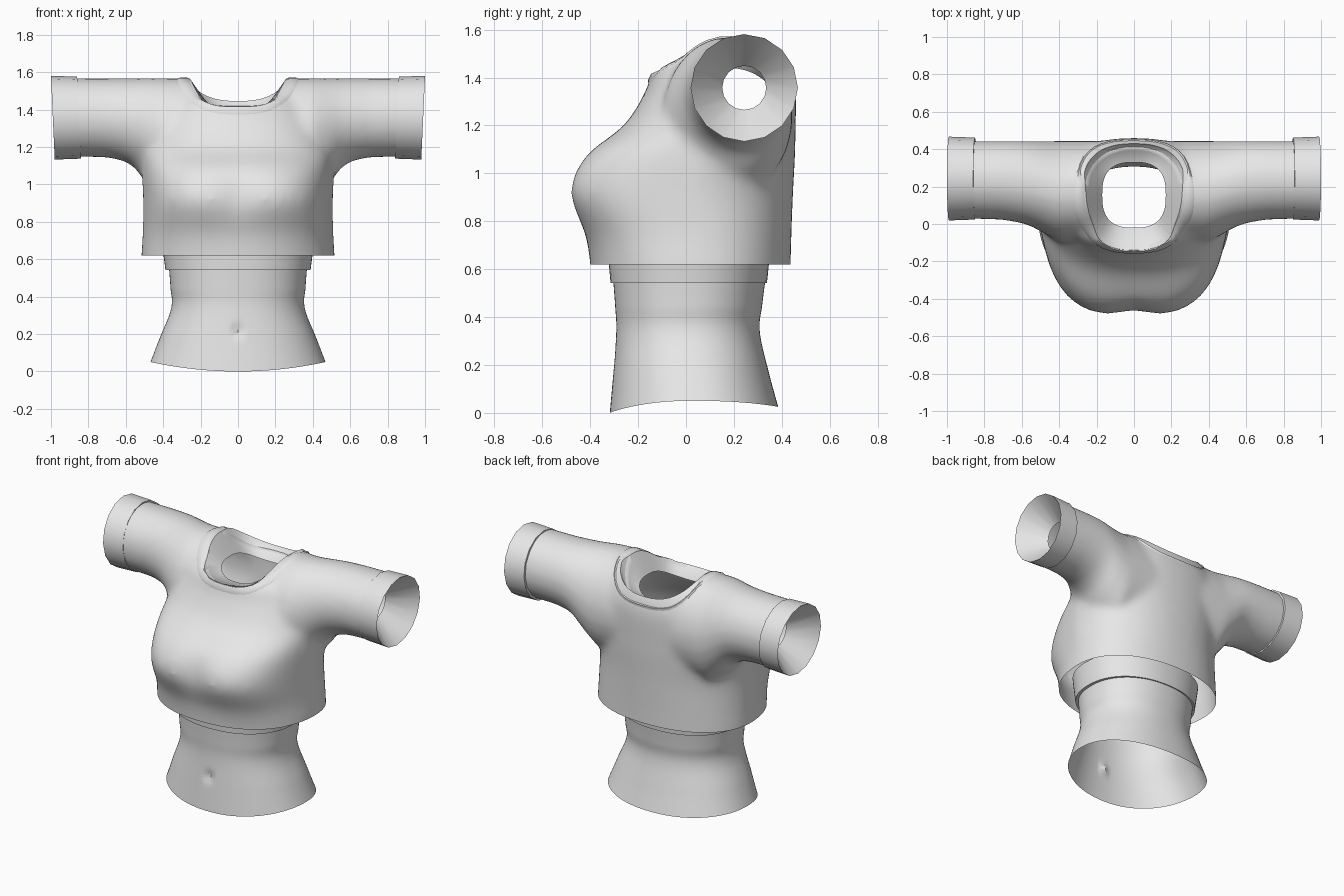
import bpy, bmesh, math
from mathutils import Vector
from mathutils.bvhtree import BVHTree

cube = bpy.data.objects.get("Cube")
if cube:
    bpy.data.objects.remove(cube, do_unlink=True)

grey = bpy.data.materials.new("plain_grey")
grey.use_nodes = True
grey.diffuse_color = (0.8, 0.8, 0.8, 1)
for node in grey.node_tree.nodes:
    if node.type == 'BSDF_PRINCIPLED':
        node.inputs["Base Color"].default_value = (0.8, 0.8, 0.8, 1)


def make_object(name, bm):
    mesh = bpy.data.meshes.new(name)
    bm.to_mesh(mesh)
    bm.free()
    obj = bpy.data.objects.new(name, mesh)
    bpy.context.scene.collection.objects.link(obj)
    mesh.materials.append(grey)
    return obj


def bake(obj):
    """Replace the mesh by its result with modifiers."""
    bpy.context.view_layer.update()
    graph = bpy.context.evaluated_depsgraph_get()
    mesh = bpy.data.meshes.new_from_object(obj.evaluated_get(graph))
    obj.modifiers.clear()
    obj.data = mesh


def smooth(obj, angle=40):
    bpy.ops.object.select_all(action='DESELECT')
    obj.select_set(True)
    bpy.context.view_layer.objects.active = obj
    bpy.ops.object.shade_smooth_by_angle(angle=math.radians(angle))


def loft(bm, rings, capped=False):
    """Skin closed rings of points, optionally closing the ends with fans."""
    loops = [[bm.verts.new(p) for p in ring] for ring in rings]
    n = len(loops[0])
    for low, high in zip(loops, loops[1:]):
        for i in range(n):
            j = (i + 1) % n
            bm.faces.new((low[i], low[j], high[j], high[i]))
    if capped:
        caps = [bm.faces.new(loops[0][::-1]), bm.faces.new(loops[-1])]
        bmesh.ops.poke(bm, faces=caps)


def spline(rows, steps):
    """Catmull-Rom sampling between rows of numbers."""
    pts = [rows[0]] + list(rows) + [rows[-1]]
    out = []
    for k in range(len(rows) - 1):
        for s in range(steps):
            t = s / steps
            out.append([b + 0.5 * t * (c - a + t * (2*a - 5*b + 4*c - d + t * (3*(b - c) + d - a)))
                        for a, b, c, d in zip(*pts[k:k + 4])])
    return out + [list(rows[-1])]


def power(v, e):
    return math.copysign(abs(v) ** e, v)


def angles(n):
    return [2 * math.pi * i / n for i in range(n)]


def section(z, half, front, back, roundness, count, mid=0.5, taper=0):
    """Body cross-section; roundness and taper shape the front half."""
    centre = front + (back - front) * mid
    pts = []
    for a in angles(count):
        e = 2 / (2.2 if math.sin(a) > 0 else roundness)
        c, s = power(math.cos(a), e), power(math.sin(a), e)
        depth = (back - centre) if s > 0 else (centre - front)
        pts.append(Vector((half * c * (1 - taper * max(0, -s)), centre + s * depth, z)))
    return pts


# Shirt body: height, half width, front, back, front roundness, front taper
shirt_rows = [
    (0.50, 0.518, -0.39, 0.435, 2.3, 0), (0.62, 0.517, -0.40, 0.437, 2.3, 0.02),
    (0.74, 0.51, -0.42, 0.44, 2.7, 0.1), (0.92, 0.508, -0.49, 0.447, 3.2, 0.17),
    (1.07, 0.515, -0.425, 0.455, 3.0, 0.15), (1.20, 0.51, -0.26, 0.458, 2.5, 0.06),
    (1.34, 0.47, -0.17, 0.458, 2.2, 0), (1.43, 0.42, -0.135, 0.438, 2.1, 0),
    (1.50, 0.36, -0.03, 0.40, 2.0, 0), (1.56, 0.30, 0.10, 0.34, 2.0, 0)]
rings = []
for z, half, front, back, r, taper in spline(shirt_rows, 4):
    ring = section(z, half, front, back, r, 64, 0.555, taper)
    for p in ring:
        if p.y < 0:
            p.y += 0.03 * math.exp(-(p.x / 0.1) ** 2 - ((z - 0.95) / 0.12) ** 2)
    rings.append(ring)
bm = bmesh.new()
loft(bm, rings, capped=True)

# Sleeves: one tube through the shoulders, flaring forwards and down at the armpits
half_sleeve = [(0.40, 0.27, 0.33), (0.50, 0.242, 0.275), (0.55, 0.228, 0.24),
               (0.61, 0.219, 0.221), (0.70, 0.211, 0.212), (0.95, 0.207, 0.209)]
sleeve_rows = [(-x, ry, rz) for x, ry, rz in half_sleeve[::-1]] + half_sleeve
loft(bm, [[(x, 0.444 - ry + ry * math.cos(a), 1.568 - rz + rz * math.sin(a)) for a in angles(48)]
          for x, ry, rz in sleeve_rows], capped=True)
bmesh.ops.recalc_face_normals(bm, faces=bm.faces[:])
shirt = make_object("shirt", bm)
remesh = shirt.modifiers.new("blend", 'REMESH')
remesh.mode = 'VOXEL'
remesh.voxel_size = 0.02
soften = shirt.modifiers.new("soften", 'SMOOTH')
soften.factor = 0.5
soften.iterations = 14
bake(shirt)


# Neck opening: a funnel between a saddle-shaped rim and a smaller hole
def rim(a):
    return Vector((0.26 * power(math.cos(a), 0.85), 0.135 + 0.275 * power(math.sin(a), 0.85),
                   1.415 + 0.155 * math.cos(a) ** 4))


def hole(a):
    return Vector((0.17 * power(math.cos(a), 0.75), 0.155 + 0.175 * power(math.sin(a), 0.75),
                   1.44 - 0.055 * math.sin(a) ** 2))


def flare(a, height=None):
    """Cutter wall above the rim, spreading outwards."""
    p = rim(a) + (rim(a) - hole(a)) * 1.2
    p.z = height or rim(a).z + 0.15
    return p


turn = angles(48)
bm = bmesh.new()
loft(bm, [[hole(a) for a in turn], [rim(a) for a in turn],
          [flare(a) for a in turn], [flare(a, 2.0) for a in turn]], capped=True)
cutter = make_object("neck_cutter", bm)
cutter.hide_render = True
cut = shirt.modifiers.new("neck", 'BOOLEAN')
cut.operation = 'DIFFERENCE'
cut.solver = 'EXACT'
cut.object = cutter
bake(shirt)
bpy.data.objects.remove(cutter, do_unlink=True)

# Open the neck, hem and sleeve ends
bm = bmesh.new()
bm.from_mesh(shirt.data)
inside = []
for f in bm.faces:
    c = f.calc_center_median()
    if c.z > 1.2 and math.hypot(c.x / 0.17, (c.y - 0.155) / 0.175) < 0.9:
        inside.append(f)
bmesh.ops.delete(bm, geom=inside, context='FACES')
for co, no in (((0, 0, 0.62), (0, 0, -1)), ((0.86, 0, 1.36), (1, 0, -0.04)),
               ((-0.86, 0, 1.36), (-1, 0, -0.04))):
    bmesh.ops.bisect_plane(bm, geom=bm.verts[:] + bm.edges[:] + bm.faces[:],
                           plane_co=co, plane_no=no, clear_outer=True)
tree = BVHTree.FromBMesh(bm)
bm.to_mesh(shirt.data)
bm.free()
smooth(shirt)

# Raised collar band hugging the rim
bands = [[], [], [], []]
for a in turn:
    edge = rim(a)
    out = Vector((0.07 * math.cos(a), 0.035 * math.sin(a), -0.04 * math.sin(a) ** 2))
    lift = (edge - Vector((0, 0.135, 1.0))).normalized()
    bands[0].append(edge.lerp(hole(a), 0.2))
    for band, reach, height in zip(bands[1:], (0.1, 0.7, 1.0), (0.006, 0.008, -0.004)):
        band.append(tree.find_nearest(edge + out * reach)[0] + lift * height)
bm = bmesh.new()
loft(bm, bands[::-1])
smooth(make_object("collar", bm), 60)

# Cuffs with a funnel narrowing inwards
for side, label in ((1, "left"), (-1, "right")):
    profile = [(0.85, 0.205), (0.85, 0.219), (0.99, 0.224), (0.83, 0.092)]
    rings = []
    for x, r in profile:
        ring = []
        for a in angles(16):
            dz = r * math.sin(a)
            ring.append((side * (x + 0.045 * dz), 0.243 + r * math.cos(a), 1.357 + dz))
        rings.append(ring)
    bm = bmesh.new()
    loft(bm, rings)
    bmesh.ops.recalc_face_normals(bm, faces=bm.faces[:])
    smooth(make_object(label + "_cuff", bm), 35)

# Bare waist with a curved lower edge and a navel dent
waist_rows = [
    (0.0, 0.468, -0.318, 0.385), (0.16, 0.418, -0.304, 0.345), (0.34, 0.357, -0.291, 0.308),
    (0.45, 0.361, -0.296, 0.318), (0.58, 0.371, -0.306, 0.335)]
rings = []
for z, half, front, back in spline(waist_rows, 10):
    ring = section(z, half, front, back, 2.2, 112)
    for p in ring:
        across = min(1, abs(p.x) / 0.465)
        raise_edge = 0.05 * across ** 2 if p.y < 0 else 0.025 + 0.025 * across ** 2
        p.z += raise_edge * max(0, 1 - z / 0.3)
        if p.y < 0:
            p.y += 0.025 * math.exp(-((p.x + 0.005) / 0.018) ** 2 - ((p.z - 0.215) / 0.035) ** 2)
    rings.append(ring)
bm = bmesh.new()
loft(bm, rings)
smooth(make_object("waist", bm))

# Underlayer band showing below the hem
bm = bmesh.new()
loft(bm, [section(z, half, front, back, 2.2, 64) for z, half, front, back in (
    (0.543, 0.368, -0.303, 0.33), (0.543, 0.388, -0.315, 0.338),
    (0.62, 0.398, -0.322, 0.346), (0.70, 0.41, -0.326, 0.352))])
smooth(make_object("under_band", bm))
